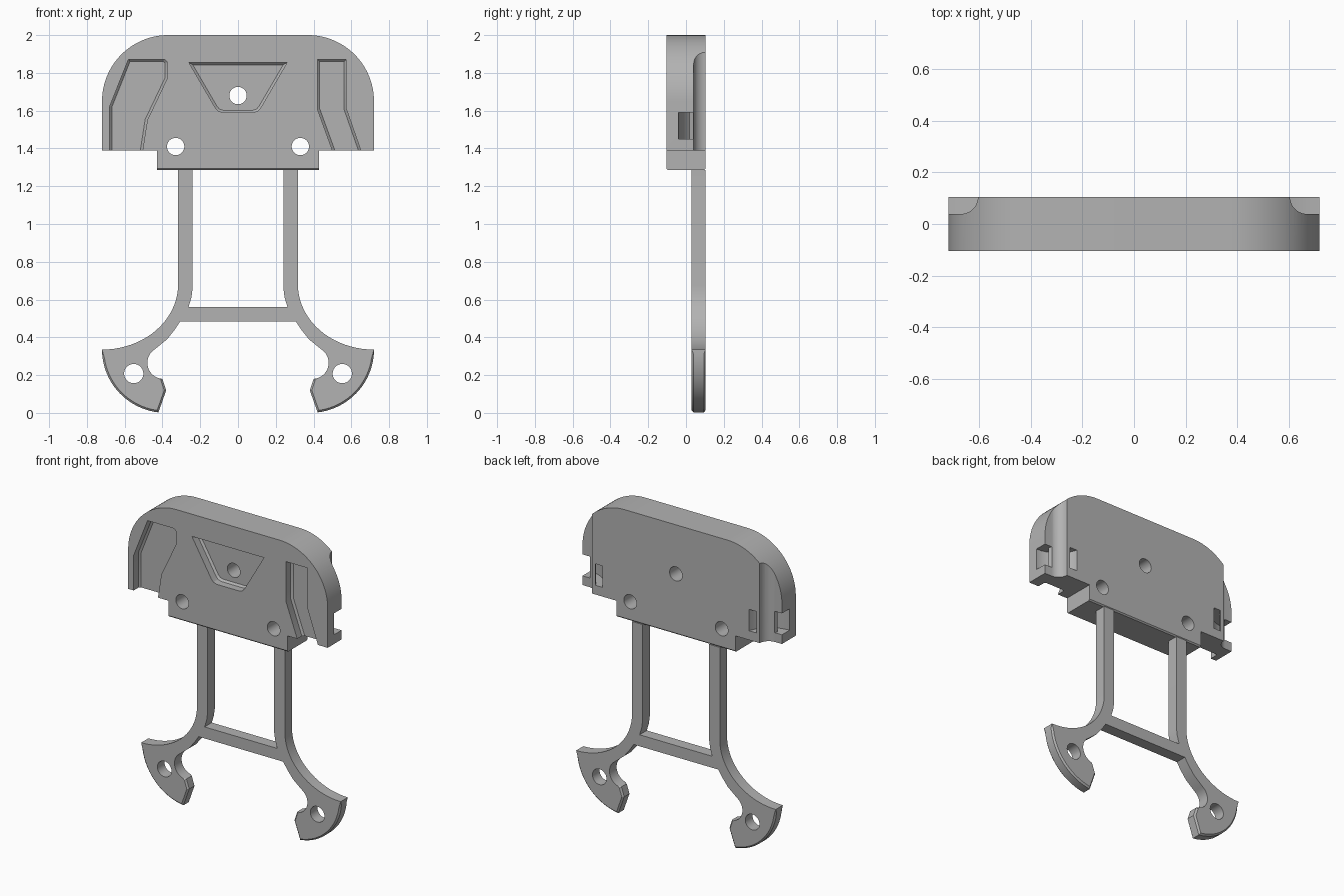
import bpy, bmesh, math
from mathutils import Vector

if "Cube" in bpy.data.objects:
    bpy.data.objects.remove(bpy.data.objects["Cube"], do_unlink=True)

grey = bpy.data.materials.new("plain_grey")
grey.use_nodes = True
grey.diffuse_color = (0.45, 0.45, 0.45, 1)
grey.node_tree.nodes["Principled BSDF"].inputs["Base Color"].default_value = grey.diffuse_color

D = 0.104          # half the depth of the body
LEG_FRONT = 0.03   # front face of the thin legs


def arc(cx, cz, rx, rz, start, end, n=16):
    """Points on an elliptical arc, angles in degrees."""
    angles = [math.radians(start + (end - start) * i / n) for i in range(n + 1)]
    return [(cx + rx * math.cos(a), cz + rz * math.sin(a)) for a in angles]


def mirror(points):
    return [(-x, z) for x, z in reversed(points)]


def prism(name, points, low, high, axis="y", bevel=0, rule=None):
    """Extrude an outline along y (outline in xz) or along z (outline in xy)."""
    def place(p, h):
        return (p[0], h, p[1]) if axis == "y" else (p[0], p[1], h)
    bm = bmesh.new()
    a = [bm.verts.new(place(p, low)) for p in points]
    b = [bm.verts.new(place(p, high)) for p in points]
    n = len(points)
    bm.faces.new(a)
    bm.faces.new(b[::-1])
    for i in range(n):
        j = (i + 1) % n
        bm.faces.new((a[j], a[i], b[i], b[j]))
    bmesh.ops.recalc_face_normals(bm, faces=bm.faces)
    if bevel:
        edges = [e for e in bm.edges if rule(e.verts[0].co, e.verts[1].co)]
        bmesh.ops.bevel(bm, geom=edges, offset=bevel, segments=1, affect="EDGES", profile=0.5)
    mesh = bpy.data.meshes.new(name)
    bm.to_mesh(mesh)
    bm.free()
    mesh.materials.append(grey)
    obj = bpy.data.objects.new(name, mesh)
    bpy.context.collection.objects.link(obj)
    return obj


def combine(target, other, operation="DIFFERENCE"):
    """Apply a boolean and throw the helper away."""
    other.hide_render = True
    mod = target.modifiers.new("combine", "BOOLEAN")
    mod.operation = operation
    mod.solver = "EXACT"
    mod.object = other
    bpy.context.view_layer.objects.active = target
    bpy.ops.object.modifier_apply(modifier=mod.name)
    bpy.data.objects.remove(other, do_unlink=True)


def drill(target, x, z, r):
    combine(target, prism("drill", arc(x, z, r, r, 0, 348.75, 31), -0.3, 0.3))


# Body: rounded plate with a lower tab, softened along the tab's edge
half = [(0.43, 1.285), (0.43, 1.39), (0.72, 1.39)] + arc(0.37, 1.65, 0.35, 0.35, 0, 90, 24)
body = prism("body", half + mirror(half), -D, D, bevel=0.008,
             rule=lambda p, q: p.z < 1.3 and q.z < 1.3 and abs(p.y - q.y) < 0.01)

# Front pockets, all with a chamfered floor
left_pocket = [(-0.68, 1.3), (-0.68, 1.62), (-0.58, 1.872), (-0.39, 1.872), (-0.375, 1.857),
               (-0.375, 1.77), (-0.48, 1.55), (-0.505, 1.39), (-0.505, 1.3)]
right_pocket = [(0.42, 1.872), (0.42, 1.61), (0.5, 1.39), (0.53, 1.3),
                (0.68, 1.3), (0.65, 1.39), (0.573, 1.61), (0.573, 1.872)]
centre_pocket = [(-0.26, 1.855), (-0.12, 1.615), (-0.105, 1.598), (-0.08, 1.59),
                 (0.08, 1.59), (0.105, 1.598), (0.12, 1.615), (0.26, 1.855)]
floor = -D + 0.06


def is_floor(p, q):
    return p.y > floor - 0.001 and q.y > floor - 0.001


# the side pockets stop at the tab, so the tab is kept outside their range
for outline in (left_pocket, right_pocket, centre_pocket):
    combine(body, prism("pocket", outline, -0.3, floor, bevel=0.012, rule=is_floor))

for side in (1, -1):
    def flip(points):
        return [(side * x, y) for x, y in points]
    # Coved relief down each back corner
    cove = arc(0.67, D, 0.065, 0.065, 180, 270, 10) + [(0.8, D - 0.065), (0.8, 0.2), (0.605, 0.2)]
    combine(body, prism("cove", flip(cove), 1.2, 2.1, "z"))
    # Curved strap channel from the side to the back, flared at the side
    ring = arc(0.72, 0.16, 0.2, 0.2, 150, 285) + arc(0.72, 0.16, 0.15, 0.15, 285, 150)
    combine(body, prism("channel", flip(ring), 1.45, 1.59, "z"))
    flare = [(0.66, 0.06), (0.69, -0.03), (0.74, -0.04), (0.74, 0.06)]
    combine(body, prism("flare", flip(flare), 1.45, 1.59, "z"))

# Screw holes
for x, z in ((0, 1.68), (0.33, 1.41), (-0.33, 1.41)):
    drill(body, x, z, 0.046)

# Leg outline: straight bar, sweep outwards, round foot, hooked gap
leg_outline = [(0.317, 1.285)] + arc(0.72, 0.68, 0.403, 0.345, 180, 270, 20)
leg_outline += arc(0.38, 0.335, 0.34, 0.335, -4, -83, 20)
leg_outline += [(0.38, 0.12), (0.4, 0.18)]
leg_outline += arc(0.395, 0.265, 0.085, 0.085, -75, 58, 14)
leg_outline += [(0.375, 0.39), (0.335, 0.44), (0.305, 0.485), (0.262, 0.56),
                (0.247, 0.61), (0.24, 0.66), (0.24, 1.285)]


def foot_rim(p, q):
    return max(p.z, q.z) < 0.32 and abs(p.y - q.y) < 0.01 and (min(p.x, q.x) > 0.5 or max(p.z, q.z) < 0.185)


def make_leg(name):
    leg = prism(name, leg_outline, LEG_FRONT, D, bevel=0.01, rule=foot_rim)
    drill(leg, 0.552, 0.208, 0.051)
    return leg


# Leg frame: two mirrored legs joined by a crossbar
frame = make_leg("leg_frame")
other = make_leg("other_leg")
for v in other.data.vertices:
    v.co.x = -v.co.x
other.data.flip_normals()
bar = [(-0.305, 0.485), (0.305, 0.485), (0.27, 0.56), (-0.27, 0.56)]
combine(frame, prism("crossbar", bar, LEG_FRONT, D), "UNION")
combine(frame, other, "UNION")

# Smooth curves, sharp corners
for obj in (body, frame):
    bpy.ops.object.select_all(action="DESELECT")
    obj.select_set(True)
    bpy.context.view_layer.objects.active = obj
    bpy.ops.object.shade_smooth_by_angle(angle=math.radians(25))
